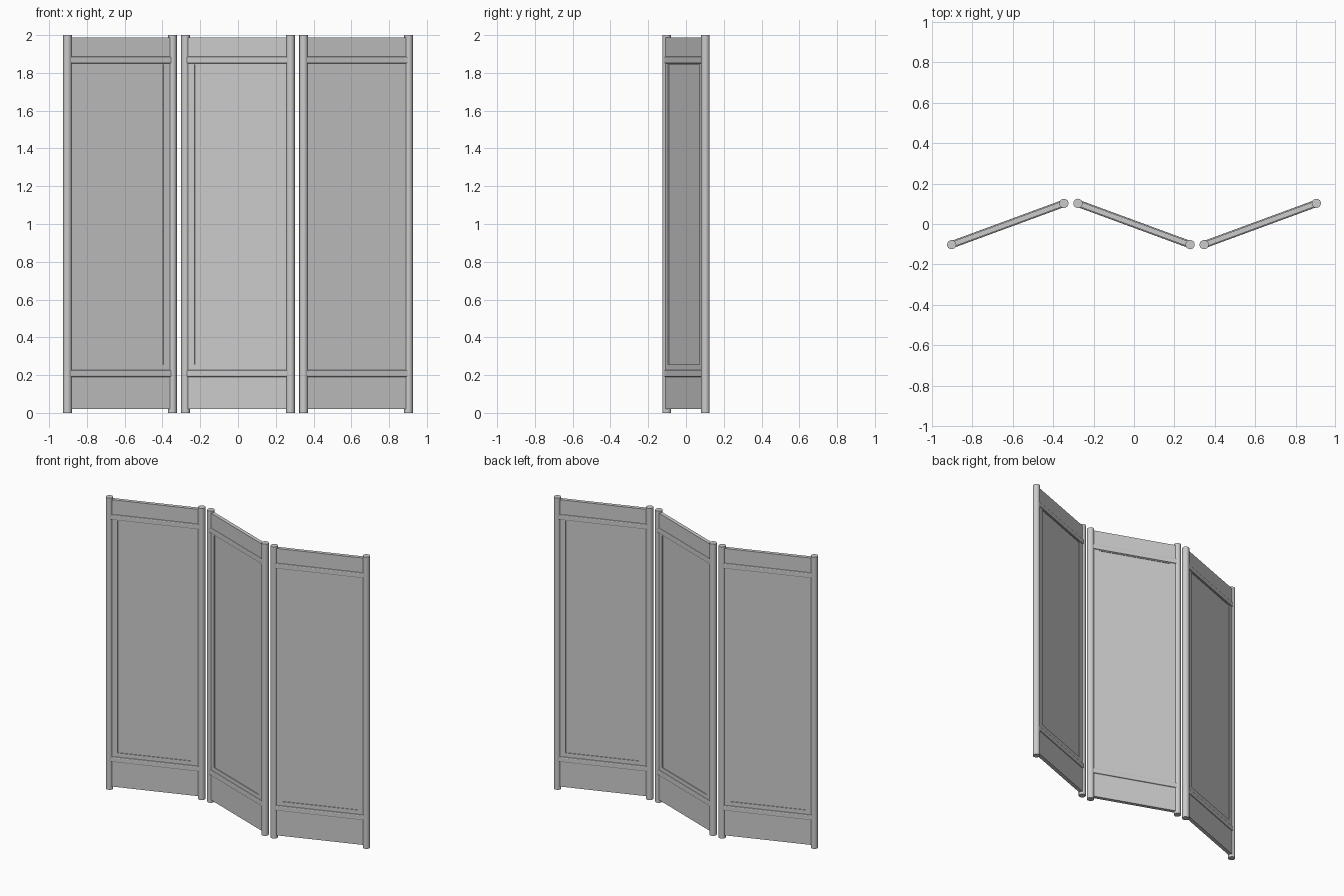
import bpy
import math
from mathutils import Matrix, Vector

cube = bpy.data.objects.get("Cube")
if cube:
    bpy.data.objects.remove(cube, do_unlink=True)

grey = bpy.data.materials.new("plain grey")
grey.use_nodes = True
grey.diffuse_color = (0.6, 0.6, 0.6, 1)
grey.node_tree.nodes["Principled BSDF"].inputs["Base Color"].default_value = (0.6, 0.6, 0.6, 1)

WIDTH = 0.592     # distance between the two posts of a leaf
HALF = WIDTH / 2
STILE = 0.055
TILT = math.radians(20.2)


def box(name, frame, x0, x1, z0, z1, thick, bevel=0.0):
    """Box in a leaf's own frame, centred on its plane."""
    bpy.ops.mesh.primitive_cube_add(size=1)
    ob = bpy.context.object
    ob.name = name
    ob.data.transform(Matrix.Diagonal((x1 - x0, thick, z1 - z0, 1)))
    ob.data.transform(Matrix.Translation(((x0 + x1) / 2, 0, (z0 + z1) / 2)))
    ob.matrix_world = frame
    ob.data.materials.append(grey)
    if bevel:
        mod = ob.modifiers.new("Rounded edge", 'BEVEL')
        mod.width = bevel
        mod.segments = 2
    return ob


def post(name, frame, x):
    bpy.ops.mesh.primitive_cylinder_add(vertices=16, radius=0.023, depth=2)
    ob = bpy.context.object
    ob.name = name
    ob.matrix_world = frame @ Matrix.Translation((x, 0, 1))
    ob.data.materials.append(grey)
    bpy.ops.object.shade_smooth_by_angle(angle=math.radians(40))


def leaf(side, x, tilt):
    frame = Matrix.Translation(Vector((x, 0, 0))) @ Matrix.Rotation(tilt, 4, 'Z')
    # Round posts at both ends
    post(side + "_post_a", frame, -HALF)
    post(side + "_post_b", frame, HALF)
    # Frame boards around the recessed sheet
    box(side + "_lower_board", frame, -HALF, HALF, 0.02, 0.255, 0.025)
    box(side + "_upper_board", frame, -HALF, HALF, 1.845, 1.987, 0.025)
    box(side + "_stile_a", frame, -HALF, STILE - HALF, 0.255, 1.845, 0.025)
    box(side + "_stile_b", frame, HALF - STILE, HALF, 0.255, 1.845, 0.025)
    box(side + "_sheet", frame, STILE - HALF, HALF - STILE, 0.255, 1.845, 0.016)
    # Raised cross rails
    for name, z in (("_lower_rail", 0.19), ("_upper_rail", 1.85)):
        box(side + name, frame, -HALF, HALF, z, z + 0.037, 0.036, 0.006)


# Three leaves folded in a zigzag
leaf("right", -0.625, TILT)
leaf("middle", 0.0, -TILT)
leaf("left", 0.625, TILT)
